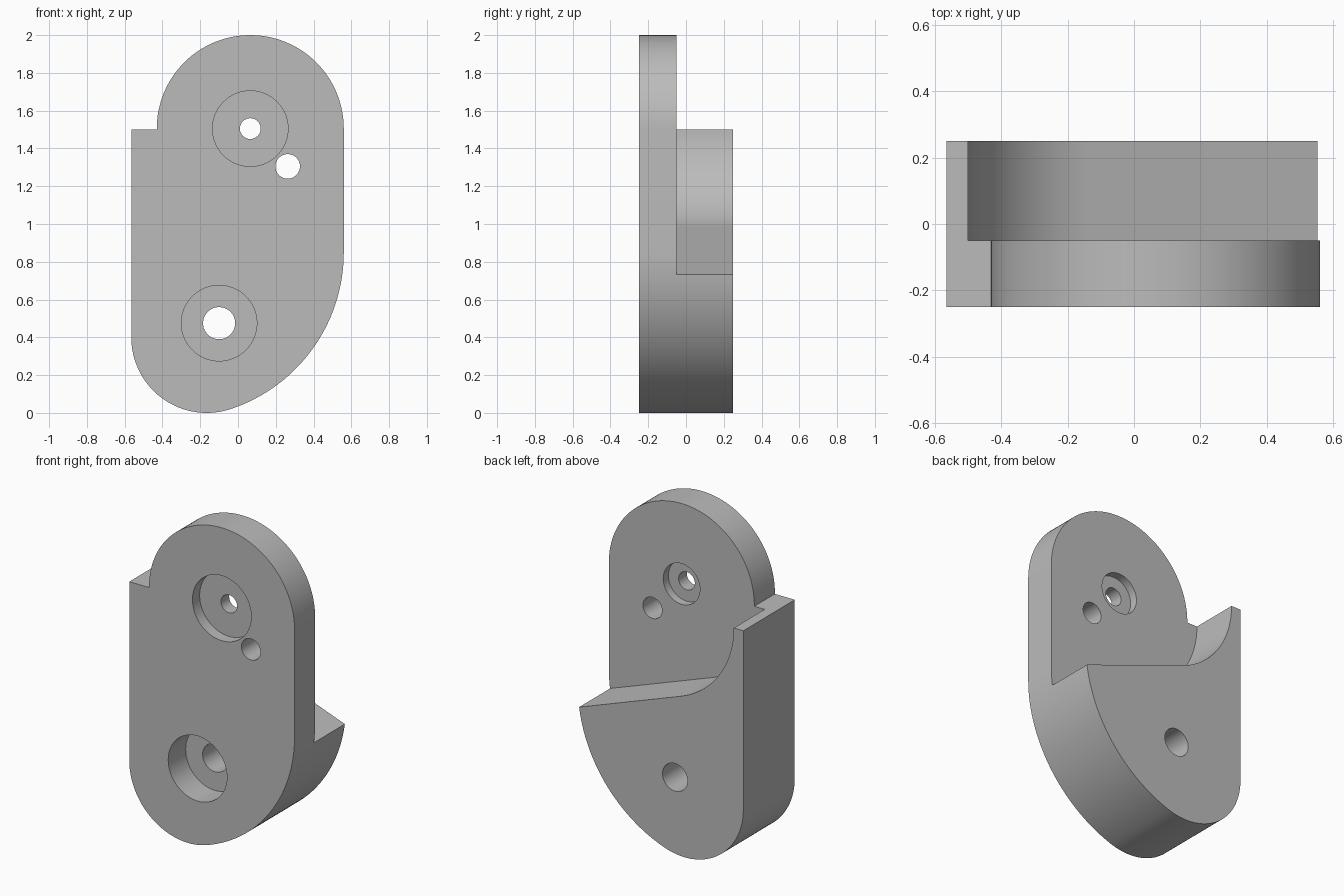
import bpy
import bmesh
from math import cos, sin, radians, tan, atan2, degrees, hypot

cube = bpy.data.objects.get("Cube")
if cube:
    bpy.data.objects.remove(cube, do_unlink=True)

FRONT, STEP, BACK = -0.25, -0.05, 0.25

grey = bpy.data.materials.new("plain grey")
grey.use_nodes = True
grey.diffuse_color = (0.5, 0.5, 0.5, 1)
shader = next(n for n in grey.node_tree.nodes if n.type == "BSDF_PRINCIPLED")
shader.inputs["Base Color"].default_value = grey.diffuse_color


def arc(cx, cz, r, start, end, steps=40):
    """Points along an arc in the x-z plane, angles in degrees."""
    angles = [radians(start + (end - start) * i / steps) for i in range(steps + 1)]
    return [(cx + r * cos(a), cz + r * sin(a)) for a in angles]


def prism(name, points, y0, y1):
    """Extrude an x-z profile from y0 to y1."""
    bm = bmesh.new()
    face = bm.faces.new([bm.verts.new((x, y0, z)) for x, z in points])
    ext = bmesh.ops.extrude_face_region(bm, geom=[face])["geom"]
    moved = [v for v in ext if isinstance(v, bmesh.types.BMVert)]
    bmesh.ops.translate(bm, verts=moved, vec=(0, y1 - y0, 0))
    bmesh.ops.recalc_face_normals(bm, faces=bm.faces)
    mesh = bpy.data.meshes.new(name)
    bm.to_mesh(mesh)
    bm.free()
    mesh.materials.append(grey)
    obj = bpy.data.objects.new(name, mesh)
    bpy.context.collection.objects.link(obj)
    return obj


def cut(body, cutter):
    """Subtract the cutter, bake the result and remove the cutter."""
    cutter.hide_render = True
    mod = body.modifiers.new("cut", "BOOLEAN")
    mod.operation, mod.solver, mod.object = "DIFFERENCE", "EXACT", cutter
    bpy.context.view_layer.objects.active = body
    bpy.ops.object.modifier_apply(modifier=mod.name)
    bpy.data.objects.remove(cutter, do_unlink=True)


# Body outline: rounded top, small corner on one side, two blended arcs below
right, left = 0.56, -0.565
top_x, top_z, top_r = 0.065, 1.505, 0.495
low_x, low_z, low_r = -0.165, 0.4, 0.4
big_z, big_r = 0.85, 0.874
big_x = right - big_r
blend = degrees(atan2(low_z - big_z, low_x - big_x))
outline = arc(top_x, top_z, top_r, 0, 180, 64)
outline += [(top_x - top_r, 1.5), (left, 1.5)]
outline += arc(low_x, low_z, low_r, 180, 360 + blend)
outline += arc(big_x, big_z, big_r, blend, 0)[1:]
body = prism("bracket_body", outline, FRONT, BACK)

# Recess behind the upper plate: curved wall running into a sloping ledge
slope, curve_r, wall_x = 20, 0.55, -0.5
recess = arc(wall_x + curve_r, 1.5, curve_r, 180, 270 - slope)
end_x, end_z = recess[-1]
recess += [(1, end_z - (1 - end_x) * tan(radians(slope))), (1, 2.3), (wall_x, 2.3)]
cut(body, prism("recess_cutter", recess, STEP, BACK + 0.1))

# Holes and counterbores: x, z, radius, y from, y to
bores = [
    (top_x, top_z, 0.2, -0.4, FRONT + 0.07),
    (top_x, top_z, 0.125, STEP - 0.05, 0.4),
    (top_x, top_z, 0.055, -0.4, 0.4),
    (0.263, 1.305, 0.065, -0.4, 0.4),
    (-0.1, 0.475, 0.2, -0.4, FRONT + 0.17),
    (-0.1, 0.475, 0.085, -0.4, 0.4),
]
for x, z, r, y0, y1 in bores:
    cut(body, prism("bore_cutter", arc(x, z, r, 0, 360, 64)[:-1], y0, y1))

# Smooth curved walls, sharp edges
bpy.ops.object.select_all(action="DESELECT")
body.select_set(True)
bpy.context.view_layer.objects.active = body
bpy.ops.object.shade_smooth_by_angle(angle=radians(25))
